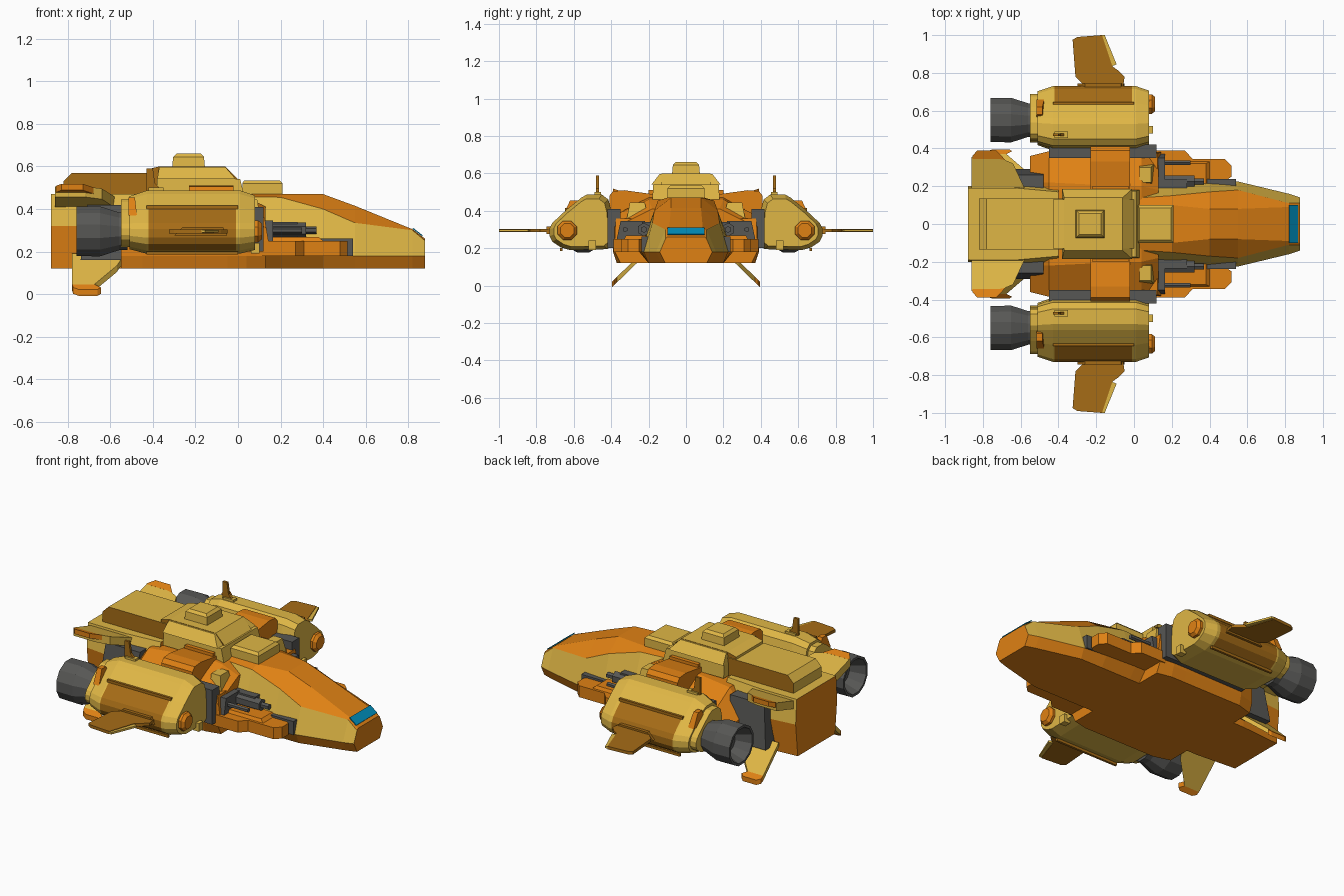
import bpy, bmesh, math
from mathutils import Vector

if "Cube" in bpy.data.objects:
    bpy.data.objects.remove(bpy.data.objects["Cube"])

COL = {"yellow": (.74, .47, .06), "orange": (.74, .22, .007), "dark_gold": (.38, .15, .008),
       "grey": (.095, .095, .09), "blue": (0, .26, .48)}
NAMES = list(COL)
MATS = []
for n, c in COL.items():
    m = bpy.data.materials.new(n)
    m.diffuse_color = (*c, 1)
    m.use_nodes = True
    m.node_tree.nodes["Principled BSDF"].inputs["Base Color"].default_value = m.diffuse_color
    MATS.append(m)


def loft(name, rings, mat, mirror=True, rule=None):
    """Skin closed rings of points; rule(centre, normal, side) may return a colour."""
    bm = bmesh.new()
    vs = [[bm.verts.new(p) for p in r] for r in rings]
    n = len(vs[0])
    side = bm.faces.layers.int.new("side")
    for a, b in zip(vs, vs[1:]):
        for j in range(n):
            k = (j + 1) % n
            bm.faces.new((a[j], a[k], b[k], b[j]))[side] = j
    for r in (vs[0], vs[-1]):
        bm.faces.new(r)[side] = -1
    bmesh.ops.recalc_face_normals(bm, faces=bm.faces)
    for f in bm.faces:
        c = rule(f.calc_center_median(), f.normal, f[side]) if rule else None
        f.material_index = NAMES.index(c or mat)
    me = bpy.data.meshes.new(name)
    bm.to_mesh(me)
    bm.free()
    for m in MATS:
        me.materials.append(m)
    o = bpy.data.objects.new(name, me)
    bpy.context.collection.objects.link(o)
    if mirror:
        md = o.modifiers.new("mirror", "MIRROR")
        md.use_axis = (False, True, False)
    return o


def block(name, x, y, z, mat, mirror=True, tx=(0, 0), ty=0, rule=None):
    """Box whose top is pulled in by tx (back, front) and ty."""
    def ring(h, a, b, t):
        return [(x[0] + a, y[0] + t, h), (x[1] - b, y[0] + t, h), (x[1] - b, y[1] - t, h), (x[0] + a, y[1] - t, h)]
    return loft(name, [ring(z[0], 0, 0, 0), ring(z[1], tx[0], tx[1], ty)], mat, mirror, rule)


def prism_x(name, pts, x0, x1, mat, mirror=True):
    return loft(name, [[(x, y, z) for y, z in pts] for x in (x0, x1)], mat, mirror)


def prism_y(name, pts, y0, y1, mat, mirror=True, rule=None):
    return loft(name, [[(x, y, z) for x, z in pts] for y in (y0, y1)], mat, mirror, rule)


def plate(name, pts, z0, slope, t, mat, rule=None):
    """Flat plate from a top outline, tilted along y."""
    return loft(name, [[(x, y, z0 + slope * y + d) for x, y in pts] for d in (-t / 2, t / 2)], mat, True, rule)


def sym(x, half):
    return [(x, y, z) for y, z in half] + [(x, -y, z) for y, z in reversed(half)]


def disc(x, y, z, r, n):
    return [(x, y + r * math.cos((i + .5) * math.tau / n), z + r * math.sin((i + .5) * math.tau / n)) for i in range(n)]


# nose hull
nose = [(-.1, .2, .25, .13, .46, .10, .47), (.2, .2, .25, .15, .455, .10, .47), (.4, .2, .24, .17, .40, .08, .47),
        (.55, .2, .225, .18, .335, .08, .415), (.82, .13, .16, .11, .30, .09, .305), (.88, .11, .14, .11, .25, .10, .26)]
loft("nose_hull", [sym(x, [(yb, .12), (yw, .18), (ys, zs), (yt, zt)]) for x, yb, yw, ys, zs, yt, zt in nose],
     "orange", False, lambda c, n, j: "yellow" if j in (1, 5) else None)
prism_y("nose_window", [(.82, .307), (.866, .272), (.869, .276), (.824, .311)], -.1, .1, "blue", False)

# wide mid body with belly
body = [(-.55, .34, .36, .27, .22, .31), (-.45, .37, .385, .34, .22, .44), (-.05, .37, .39, .37, .2, .475),
        (.04, .37, .39, .37, .2, .46), (.13, .35, .38, .31, .18, .41)]
loft("mid_body", [sym(x, [(yb, .12), (yw, .18), (yw, z2), (ys, zt)]) for x, yb, yw, z2, ys, zt in body], "orange", False)

# rear hull: orange below, yellow above
loft("rear_hull", [sym(x, [(a, .12), (b, .32), (c, .47)]) for x, a, b, c in
                   ((-.88, .18, .2, .19), (-.62, .2, .23, .19), (-.4, .2, .23, .17))],
     "orange", False, lambda c, n, j: "yellow" if j in (1, 2, 3) else None)
block("rear_side_core", (-.74, -.48), (.15, .29), (.16, .42), "grey", tx=(.03, .0), ty=.03)

# spine: yellow tops, dark gold flanks
top = lambda c, n, j: "yellow" if n.z > .6 or abs(n.x) > .5 else None
prism_y("aft_deck", [(-.82, .46), (-.82, .53), (-.78, .57), (-.35, .57), (-.35, .46)], -.135, .135, "dark_gold", False, top)
block("spine_base", (-.38, .03), (-.18, .18), (.46, .54), "yellow", False, tx=(0, .02), ty=.005)
prism_y("spine_block", [(-.43, .5), (-.43, .585), (-.37, .6), (-.06, .6), (.01, .53), (.01, .5)], -.13, .13, "dark_gold", False, top)
block("spine_shoulders", (-.38, -.01), (-.185, .185), (.54, .598), "dark_gold", False, tx=(.01, .05), ty=.045, rule=top)
block("roof_turret_base", (-.31, -.155), (-.075, .075), (.59, .645), "yellow", False, tx=(.005, .005), ty=.005)
block("roof_turret_cap", (-.305, -.16), (-.07, .07), (.645, .66), "yellow", False, tx=(.015, .015), ty=.015)
block("front_hatch", (.02, .21), (-.1, .1), (.46, .52), "yellow", False)
block("front_hatch_cap", (.02, .21), (-.1, .1), (.52, .535), "yellow", False, tx=(.01, .015), ty=.015)
block("spine_foot", (-.22, -.03), (.16, .2), (.47, .51), "orange")

# straps joining body and nacelles
prism_x("nacelle_strap", [(.15, .3), (.15, .485), (.33, .51), (.39, .505), (.41, .48), (.41, .3)], -.23, -.02, "orange")
block("nacelle_mount", (-.45, .12), (.35, .42), (.2, .41), "grey")
block("shoulder_panel", (.03, .11), (.2, .32), (.34, .445), "yellow", tx=(0, .02), ty=.02)
block("shoulder_front", (.03, .155), (.2, .385), (.18, .36), "orange", tx=(0, .03), ty=.01)

# nacelles, with a dark gold panel wrapped round the outer side
SEC = [(.42, .195), (.62, .19), (.67, .205), (.715, .235), (.73, .265), (.73, .305), (.715, .335), (.64, .405),
       (.56, .47), (.53, .487), (.45, .487), (.415, .46), (.4, .4), (.39, .22)]


def nac(x, s):
    return [(x, .56 + (y - .56) * s, .32 + (z - .32) * s) for y, z in SEC]


loft("nacelle", [nac(-.55, .75), nac(-.51, .75), nac(-.51, .84), nac(-.43, 1), nac(-.42, 1), nac(-.01, 1), nac(.01, 1), nac(.08, .86)],
     "yellow", True, lambda c, n, j: "dark_gold" if 2 <= j <= 6 and -.3 < c.x < -.1 else None)
for z, y in ((.412, .64), (.197, .667)):
    block("panel_rail", (-.43, 0), (y - .007, y + .007), (z - .012, z + .004), "dark_gold")
loft("nacelle_front_light", [disc(.06, .635, .295, .056, 8), disc(.095, .635, .295, .056, 8), disc(.112, .635, .295, .04, 8)], "orange")
block("nacelle_rear_tab", (-.515, -.475), (.54, .66), (.37, .455), "orange", tx=(0, .01), ty=.04)
block("nacelle_front_stub", (.06, .1), (.48, .52), (.19, .24), "yellow")
prism_y("nacelle_antenna", [(-.43, .47), (-.34, .47), (-.39, .52), (-.4, .59), (-.43, .59)], .465, .48, "dark_gold")
block("antenna_foot", (-.42, -.35), (.455, .49), (.45, .5), "yellow")

# hollow engine nozzles
loft("engine_nozzle", [disc(x, .55, .295, r, 12) for x, r in
                       ((-.67, .07), (-.76, .105), (-.76, .12), (-.65, .122), (-.56, .092), (-.52, .092))], "grey")

# side wings
plate("side_wing", [(-.24, .71), (-.31, .78), (-.325, .975), (-.3, .99), (-.17, 1), (-.115, .835), (-.08, .81), (-.05, .78), (-.06, .71)],
      .295, 0, .018, "dark_gold")
plate("wing_leading_edge", [(-.172, 1), (-.155, 1), (-.092, .845), (-.118, .835)], .295, 0, .012, "yellow")
block("wing_root", (-.3, -.05), (.71, .745), (.275, .315), "dark_gold", tx=(.04, .02))

# upper rear winglets
plate("upper_winglet", [(-.86, .15), (-.86, .355), (-.72, .355), (-.64, .32), (-.57, .17)], .375, .3, .05, "yellow")
plate("upper_winglet_tip", [(-.855, .345), (-.855, .36), (-.83, .39), (-.73, .39), (-.68, .338), (-.72, .345)], .375, .33, .03, "orange")

# lower rear fins
plate("lower_fin", [(-.78, .22), (-.78, .37), (-.675, .37), (-.57, .28), (-.53, .22)], .39, -.97, .03, "yellow")
plate("lower_fin_tip", [(-.78, .37), (-.775, .385), (-.75, .395), (-.66, .395), (-.645, .385), (-.675, .37)], .39, -.97, .03, "orange")

# front sponsons and guns
plate("sponson", [(.1, .2), (.1, .388), (.27, .388), (.31, .345), (.48, .345), (.515, .31), (.515, .25), (.44, .2)], .215, 0, .07, "orange")
block("sponson_top", (.13, .4), (.2, .33), (.25, .268), "orange", tx=(0, .02), ty=.01)
block("hull_side_plate", (.13, .54), (.19, .238), (.18, .262), "grey")
block("gun_mount", (.12, .28), (.17, .235), (.25, .34), "grey")
block("gun_back_plate", (.12, .165), (.2, .37), (.25, .345), "grey", ty=.02)
loft("gun_body", [disc(x, .225, .3, .036, 6) for x in (.14, .32)], "grey")
loft("gun_barrel", [disc(x, .225, .3, .018, 6) for x in (.3, .37)], "grey")
loft("outer_gun", [disc(x, .325, .3, .014, 6) for x in (.14, .3)], "grey")
